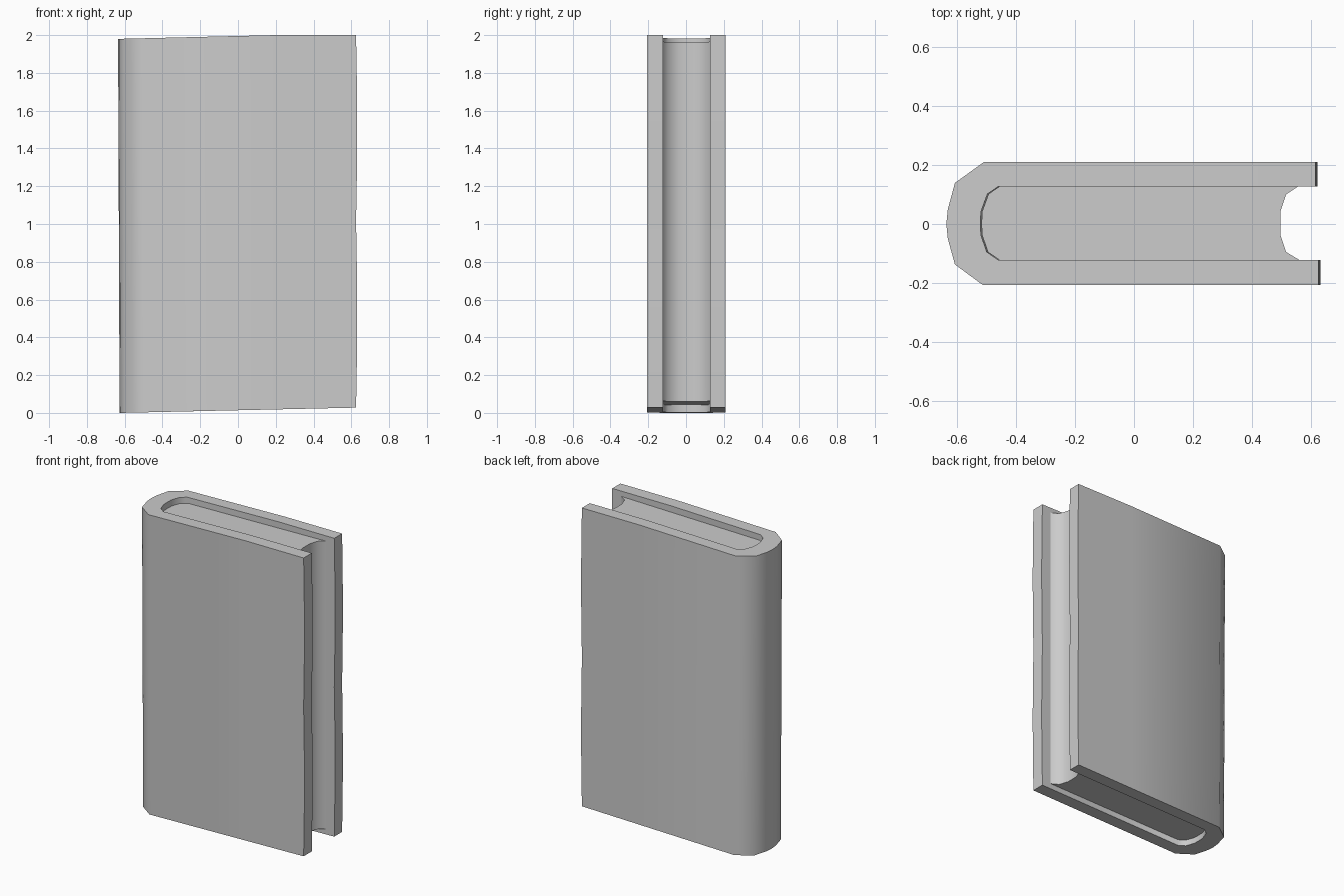
import bpy
import bmesh
import math

cube = bpy.data.objects.get("Cube")
if cube:
    bpy.data.objects.remove(cube)

grey = bpy.data.materials.new("plain_grey")
grey.use_nodes = True
grey.diffuse_color = (0.6, 0.6, 0.6, 1)
grey.node_tree.nodes["Principled BSDF"].inputs["Base Color"].default_value = (0.6, 0.6, 0.6, 1)

LEVELS = 8


def sway(t):
    """Slight warp of the free cover edge along the height."""
    return 0.006 * math.cos(2 * math.pi * (t - 0.25))


def ramp(x, low, high, end):
    f = min(1, max(0, (x + 0.63) / (end + 0.63)))
    return low + (high - low) * f


def loft(bm, points, bottom, top, warp):
    """Stack copies of one closed outline between two sloping ends."""
    rings = []
    for i in range(LEVELS + 1):
        t = i / LEVELS
        rings.append([bm.verts.new((x + warp(x, t), y,
                                    bottom(x) + (top(x) - bottom(x)) * t))
                      for x, y in points])
    n = len(points)
    for a, b in zip(rings, rings[1:]):
        for j in range(n):
            k = (j + 1) % n
            bm.faces.new((a[j], a[k], b[k], b[j]))
    return rings[0], rings[-1]


def finish(bm, name):
    bmesh.ops.recalc_face_normals(bm, faces=bm.faces)
    mesh = bpy.data.meshes.new(name)
    bm.to_mesh(mesh)
    bm.free()
    obj = bpy.data.objects.new(name, mesh)
    bpy.context.collection.objects.link(obj)
    mesh.materials.append(grey)
    bpy.ops.object.select_all(action="DESELECT")
    obj.select_set(True)
    bpy.context.view_layer.objects.active = obj
    bpy.ops.object.shade_smooth_by_angle(angle=math.radians(45))


# Cover: front board, rounded spine and back board as one folded shell
outer = [(0.625, -0.207), (0.2, -0.207), (-0.507, -0.207), (-0.602, -0.137),
         (-0.626, -0.05), (-0.631, 0), (-0.626, 0.05), (-0.602, 0.139),
         (-0.505, 0.209), (0.2, 0.209), (0.615, 0.209)]
inner = [(0.625, -0.122), (0.2, -0.122), (-0.455, -0.122), (-0.494, -0.095),
         (-0.514, -0.038), (-0.516, 0), (-0.514, 0.042), (-0.492, 0.102),
         (-0.455, 0.127), (0.2, 0.127), (0.615, 0.127)]


def cover_warp(x, t):
    if x > 0.5:
        return -sway(t)if t > 0.5 else abs(sway(t))
    return 0.004 * (1 - 2 * t) if x < -0.4 else 0


bm = bmesh.new()
ends = loft(bm, outer + inner[::-1],
            lambda x: ramp(x, 0.0, 0.028, 0.63),
            lambda x: ramp(x, 1.98, 2.0, 0.2), cover_warp)
count = len(outer)
for ring in ends:
    for j in range(count - 1):
        bm.faces.new((ring[j], ring[j + 1], ring[-2 - j], ring[-1 - j]))
finish(bm, "cover")

# Page block: fits the spine on one side, hollow fore edge on the other
fore_edge = [(0.555, 0.127), (0.515, 0.1), (0.495, 0.04),
             (0.495, -0.035), (0.515, -0.095), (0.56, -0.122)]
bm = bmesh.new()
ends = loft(bm, inner[2:9] + fore_edge,
            lambda x: ramp(x, 0.04, 0.062, 0.55),
            lambda x: ramp(x, 1.942, 1.965, 0.55), lambda x, t: 0)
for ring in ends:
    bm.faces.new(ring)
finish(bm, "page_block")
